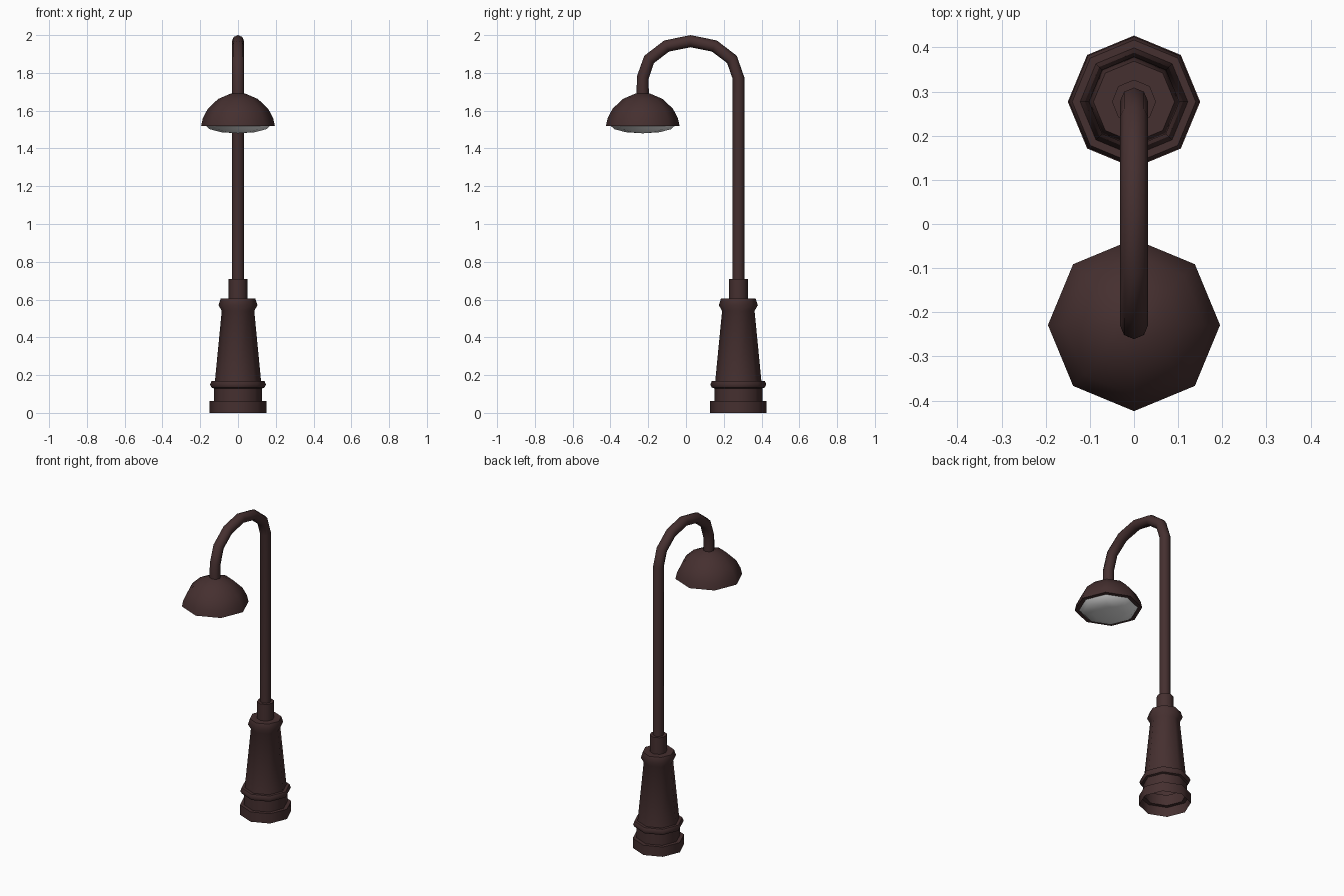
import bpy, bmesh, math
from mathutils import Vector

if "Cube" in bpy.data.objects:
    bpy.data.objects.remove(bpy.data.objects["Cube"])

SIDES = 8
POST_Y, HOOD_Y = 0.277, -0.229


def material(name, rgb):
    m = bpy.data.materials.new(name)
    m.diffuse_color = (*rgb, 1)
    m.use_nodes = True
    m.node_tree.nodes["Principled BSDF"].inputs["Base Color"].default_value = m.diffuse_color
    return m


brown = material("dark brown iron", (0.06, 0.029, 0.029))
white = material("lamp white", (0.8, 0.8, 0.8))


def skin(name, rings, mat, angle):
    """Join rings of points into a smooth-shaded tube."""
    bm = bmesh.new()
    loops = [[bm.verts.new(p) for p in ring] for ring in rings]
    for a, b in zip(loops, loops[1:]):
        for i in range(SIDES):
            j = (i + 1) % SIDES
            bm.faces.new((a[i], a[j], b[j], b[i]))
    bmesh.ops.remove_doubles(bm, verts=bm.verts, dist=1e-5)
    bmesh.ops.recalc_face_normals(bm, faces=bm.faces)
    me = bpy.data.meshes.new(name)
    bm.to_mesh(me)
    bm.free()
    me.materials.append(mat)
    ob = bpy.data.objects.new(name, me)
    bpy.context.collection.objects.link(ob)
    bpy.ops.object.select_all(action='DESELECT')
    ob.select_set(True)
    bpy.context.view_layer.objects.active = ob
    bpy.ops.object.shade_smooth_by_angle(angle=math.radians(angle))
    return ob


def lathe(name, profile, y, mat, angle=50):
    turns = [2 * math.pi * i / SIDES for i in range(SIDES)]
    rings = [[(r * math.cos(t), y + r * math.sin(t), z) for t in turns]
             for r, z in profile]
    return skin(name, rings, mat, angle)


# Stepped pedestal, open underneath, with mouldings and collar
lathe("pedestal", [
    (0.15, 0), (0.15, 0.062), (0.127, 0.062), (0.127, 0.13),
    (0.14, 0.134), (0.148, 0.15), (0.14, 0.17), (0.122, 0.17),
    (0.086, 0.54), (0.103, 0.57), (0.092, 0.605), (0.05, 0.605),
    (0.05, 0.71), (0.03, 0.71)], POST_Y, brown, 46)

# Post with swan-neck arm, swept along a straight and a half ellipse
mid, reach = (POST_Y + HOOD_Y) / 2, (POST_Y - HOOD_Y) / 2
path = [Vector((0, POST_Y, 0.69))]
path += [Vector((0, mid + reach * math.cos(math.radians(a)),
                 1.775 + 0.193 * math.sin(math.radians(a))))
         for a in range(0, 181, 30)]
path.append(Vector((0, HOOD_Y, 1.675)))
rings = []
for i, p in enumerate(path):
    t = (path[min(i + 1, len(path) - 1)] - path[max(i - 1, 0)]).normalized()
    if i in (0, len(path) - 1):
        t = Vector((0, 0, 1 if i == 0 else -1))
    side = Vector((1, 0, 0))
    out = t.cross(side)
    rings.append([p + 0.032 * (side * math.cos(k * math.pi / 4)
                               + out * math.sin(k * math.pi / 4))
                  for k in range(SIDES)])
skin("post_and_arm", rings, brown, 50)

# Domed hood with a flat rim underneath
lathe("hood", [(0, 1.692), (0.04, 1.69), (0.105, 1.662), (0.16, 1.61),
               (0.186, 1.56), (0.195, 1.52), (0.17, 1.52)],
      HOOD_Y, brown)

# Shallow lamp lens
lathe("lens", [(0.172, 1.522), (0.15, 1.502), (0.09, 1.486), (0, 1.48)],
      HOOD_Y, white)
